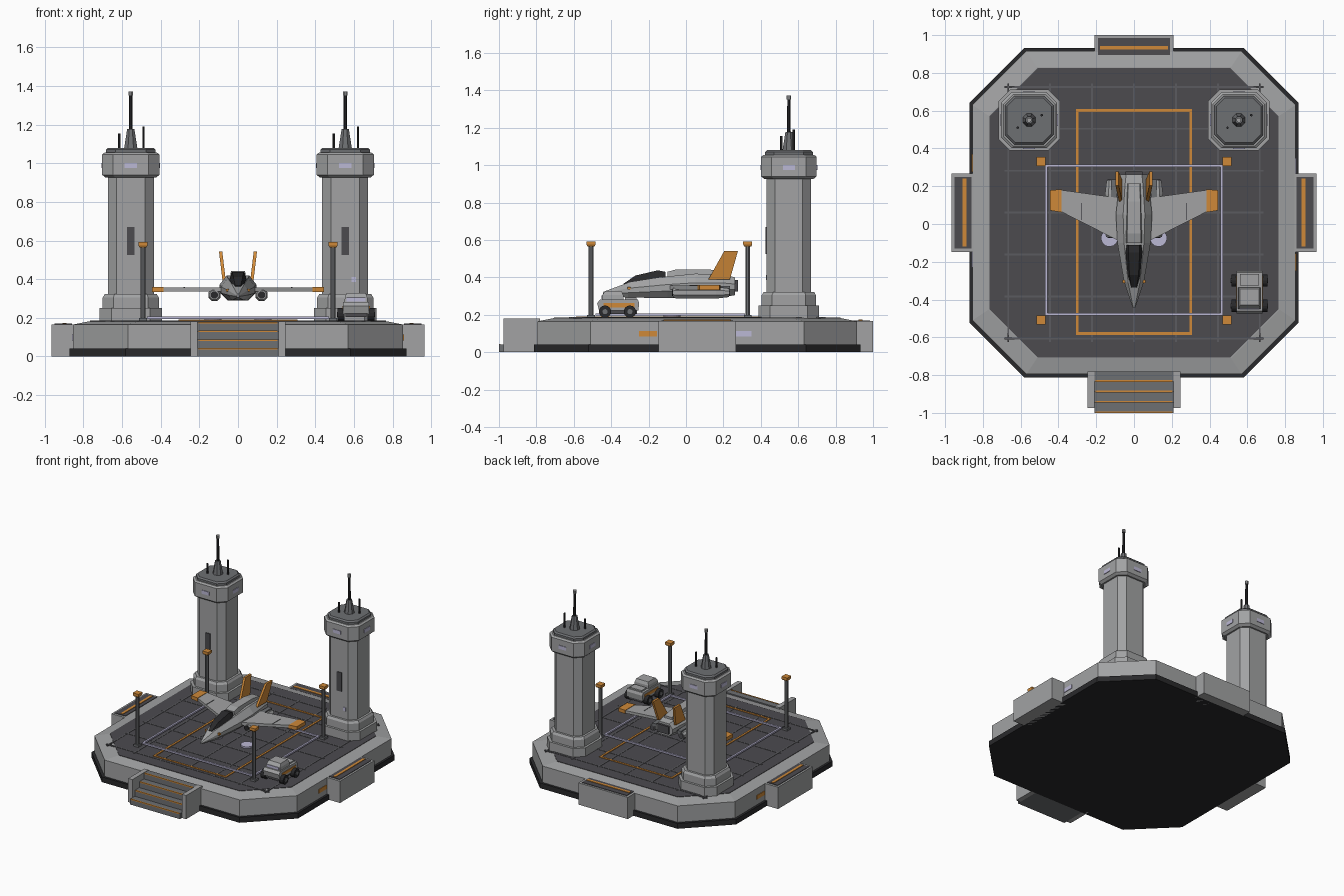
import bpy, bmesh, math
from mathutils import Vector

if "Cube" in bpy.data.objects:
    bpy.data.objects.remove(bpy.data.objects["Cube"])


def material(name, r, g, b):
    m = bpy.data.materials.new(name)
    m.diffuse_color = (r, g, b, 1)
    m.use_nodes = True
    m.node_tree.nodes["Principled BSDF"].inputs["Base Color"].default_value = m.diffuse_color
    return m


LIGHT = material("light_grey", .36, .365, .37)
MID = material("mid_grey", .155, .16, .17)
LINE = material("line_grey", .105, .105, .115)
DECK = material("deck_grey", .072, .070, .078)
BLACK = material("near_black", .022, .022, .024)
ORANGE = material("orange", .62, .25, .04)
LILAC = material("pale_lilac", .50, .48, .66)


def make(name, verts, faces, mat):
    me = bpy.data.meshes.new(name)
    me.from_pydata(verts, [], faces)
    bm = bmesh.new()
    bm.from_mesh(me)
    bmesh.ops.recalc_face_normals(bm, faces=bm.faces)
    bm.to_mesh(me)
    bm.free()
    me.materials.append(mat)
    ob = bpy.data.objects.new(name, me)
    bpy.context.collection.objects.link(ob)
    return ob


def loft(name, rings, mat):
    """Skin a list of equal-length point rings and cap both ends."""
    n = len(rings[0])
    verts = [p for r in rings for p in r]
    faces = [(k * n + i, k * n + (i + 1) % n, (k + 1) * n + (i + 1) % n, (k + 1) * n + i)
             for k in range(len(rings) - 1) for i in range(n)]
    faces += [tuple(range(n)), tuple(range(len(verts) - n, len(verts)))]
    return make(name, verts, faces, mat)


def box(name, x0, x1, y0, y1, z0, z1, mat):
    return loft(name, [[(x0, y0, z), (x1, y0, z), (x1, y1, z), (x0, y1, z)] for z in (z0, z1)], mat)


def octagon(name, cx, cy, layers, mat, ratio=1 / 3):
    """Chamfered square prism; layers are (half width, height)."""
    rings = []
    for h, z in layers:
        c = h * (1 - ratio)
        pts = [(c, -h), (h, -c), (h, c), (c, h), (-c, h), (-h, c), (-h, -c), (-c, -h)]
        rings.append([(cx + x, cy + y, z) for x, y in pts])
    return loft(name, rings, mat)


def tube(name, start, axis, layers, mat, n=12):
    """Round part along an axis; layers are (radius, distance)."""
    q = Vector(axis).to_track_quat('Z', 'Y')
    return loft(name, [[Vector(start) + q @ Vector((r * math.cos(2 * math.pi * (i + .5) / n),
                                                   r * math.sin(2 * math.pi * (i + .5) / n), d))
                        for i in range(n)] for r, d in layers], mat)


def frame(name, x, y0, y1, w, z0, z1, mat):
    """Rectangular outline lying flat."""
    for s in (-1, 1):
        a, b = sorted((s * x, s * (x - w)))
        box(name + "_side", a, b, y0, y1, z0, z1, mat)
    box(name + "_front", -x + w, x - w, y0, y0 + w, z0, z1, mat)
    box(name + "_back", -x + w, x - w, y1 - w, y1, z0, z1, mat)


# Platform
CY = .06
octagon("plinth", 0, CY, [(.872, 0), (.872, .04)], BLACK)
octagon("platform_body", 0, CY, [(.855, .04), (.855, .165), (.77, .182)], LIGHT)
octagon("deck", 0, CY, [(.766, .17), (.766, .185)], DECK)
for i in range(-3, 4):
    p = i * .222
    box("deck_line_long", p - .005, p + .005, CY - .685, CY + .685, .18, .187, LINE)
    box("deck_line_cross", -.685, .685, CY + p - .005, CY + p + .005, .18, .1873, LINE)
frame("landing_mark", .308, -.587, .608, .015, .184, .190, ORANGE)
frame("light_barrier", .472, -.485, .315, .014, .195, .207, LILAC)

# Stairs
for i, y in enumerate((-1.0, -.945, -.89, -.835)):
    z = .045 * (i + 1) - .003
    box("step", -.21, .21, y, -.78, z - .045 if i else 0, z, MID)
    box("step_strip", -.205, .205, y - .001, y + .008, z - .006, z + .002, ORANGE)
for s in (-1, 1):
    a, b = sorted((s * .21, s * .245))
    box("stair_wall", a, b, -.975, -.78, 0, .18, LIGHT)

# Side bays and edge lamps, one set per side, turned from the right side
for turn in (0, 90, 180):
    bay = [box("bay", .84, .965, -.208, .208, 0, .166, LIGHT),
           box("bay_panel", .86, .95, -.19, .19, .16, .170, DECK),
           box("bay_strip", .888, .908, -.18, .18, .165, .174, ORANGE),
           box("edge_lamp_orange", .85, .859, -.31, -.215, .083, .113, ORANGE),
           box("edge_lamp_pale", .85, .859, .205, .29, .083, .113, LILAC)]
    for ob in bay:
        if turn == 90:
            for v in ob.data.vertices:
                v.co.x -= .026
        ob.rotation_euler.z = math.radians(turn)
        ob.location.y = CY if turn != 90 else CY + .001

# Fence posts
for x in (-.492, .492):
    for y in (-.508, .33):
        box("post_foot", x - .021, x + .021, y - .021, y + .021, .18, .2, MID)
        tube("post", (x, y, .18), (0, 0, 1), [(.014, 0), (.014, .39)], MID, 8)
        loft("post_cap", [[(x + h * a, y + h * b, z) for a, b in ((-1, -1), (1, -1), (1, 1), (-1, 1))]
                          for h, z in ((.018, .565), (.024, .575), (.024, .592))], ORANGE)

# Towers
for tx in (-.555, .555):
    ty = .55
    octagon("tower_base", tx, ty, [(.162, .18), (.162, .25)], LIGHT, .38)
    octagon("tower_plinth", tx, ty, [(.145, .25), (.145, .305), (.135, .322)], LIGHT, .38)
    octagon("tower_shaft", tx, ty, [(.119, .32), (.119, .94)], LIGHT, .38)
    octagon("tower_collar", tx, ty, [(.13, .925), (.148, .94), (.148, 1.045), (.136, 1.055)], LIGHT, .38)
    octagon("tower_roof", tx, ty, [(.128, 1.05), (.128, 1.07), (.118, 1.08)], MID, .38)
    tube("antenna_cone", (tx, ty, 1.078), (0, 0, 1), [(.037, 0), (.02, .1)], MID, 8)
    tube("antenna_mast", (tx, ty, 1.17), (0, 0, 1), [(.011, 0), (.009, .18)], BLACK, 8)
    tube("antenna_tip", (tx, ty, 1.35), (0, 0, 1), [(.013, 0), (.013, .022)], LIGHT, 8)
    for dx, dy, top in ((-.06, -.04, 1.155), (.066, .026, 1.19)):
        tube("side_aerial", (tx + dx, ty + dy, 1.07), (0, 0, 1), [(.007, 0), (.007, top - 1.07)], BLACK, 6)
    box("shaft_slit", tx - .02, tx + .02, ty - .124, ty - .115, .525, .67, DECK)
    for k in range(4):
        win = box("collar_window", -.032, .032, -.152, -.144, .975, 1.002, LILAC)
        win.rotation_euler.z = k * math.pi / 2
        win.location = (tx, ty, 0)
box("shaft_lamp", .588, .61, .427, .434, .385, .412, LILAC)


# Hovering craft: fuselage rings run from nose to tail
def ring(y, w, z0, z1):
    zm, h = (z0 + z1) / 2, (z1 - z0) / 2
    return [(w * a, y, zm + h * b) for a, b in ((-.55, -1), (.55, -1), (1, -.35), (1, .25),
                                                (.6, 1), (-.6, 1), (-1, .25), (-1, -.35))]


loft("fuselage", [ring(-.445, .006, .305, .322), ring(-.31, .052, .292, .372), ring(-.10, .088, .29, .405),
                  ring(.05, .096, .29, .42), ring(.2, .08, .295, .415), ring(.262, .07, .305, .4)], LIGHT)
loft("canopy", [[(-a, y, z0), (a, y, z0), (b, y, z1), (-b, y, z1)] for y, a, b, z0, z1 in (
    (-.335, .022, .014, .345, .366), (-.27, .042, .024, .35, .41),
    (-.15, .054, .03, .37, .438), (-.11, .05, .03, .37, .43))], BLACK)
loft("spine", [[(-a, y, .39), (a, y, .39), (a * .8, y, z), (-a * .8, y, z)] for y, a, z in (
    (-.1, .045, .43), (-.05, .045, .443), (.12, .042, .443), (.215, .038, .428))], LIGHT)
box("tail_nozzle", -.045, .045, .255, .278, .325, .385, DECK)

for s in (-1, 1):
    wing = ((.06, -.10), (.385, .065), (.385, .18), (.06, .135))
    loft("wing", [[(s * x, y, z) for x, y in wing] for z in (.336, .357)], LIGHT)
    tip = ((.385, .062), (.446, .072), (.446, .178), (.385, .184))
    loft("wing_tip", [[(s * x, y, z) for x, y in tip] for z in (.333, .36)], ORANGE)
    loft("flap_mark", [[(s * x, y, z) for x, y in ((.275, .02), (.281, .02), (.281, .11), (.275, .11))]
                       for z in (.356, .359)], LINE)
    fin = ((.12, .39), (.235, .39), (.278, .542), (.205, .542))
    loft("tail_fin", [[(s * (x + (z - .39) * .12), y, z) for y, z in fin] for x in (.063, .08)], ORANGE)
    tube("engine_pod", (s * .122, -.07, .318), (0, 1, 0),
         [(.026, 0), (.034, .02), (.034, .23), (.025, .3)], LIGHT, 8)
    tube("engine_intake", (s * .122, -.074, .318), (0, 1, 0), [(.02, 0), (.02, .01)], BLACK, 8)
    tube("engine_exhaust", (s * .122, .224, .318), (0, 1, 0), [(.02, 0), (.02, .012)], DECK, 8)
    a, b = sorted((s * .09, s * .122))
    box("pod_step", a, b, .14, .235, .33, .355, MID)
    a, b = sorted((s * .045, s * .062))
    box("nose_mark", a, b, -.312, -.296, .335, .35, ORANGE)
    tube("deck_glow", (s * .13, -.075, .186), (0, 0, 1), [(.045, 0), (.045, .012)], LILAC, 20)

# Service rover
RX = .611
box("rover_chassis", RX - .055, RX + .055, -.455, -.262, .203, .225, DECK)
loft("rover_body", [[(RX - .068, y0, z), (RX + .068, y0, z), (RX + .068, y1, z), (RX - .068, y1, z)]
                    for y0, y1, z in ((-.465, -.255, .222), (-.475, -.25, .262), (-.46, -.258, .282))], LIGHT)
loft("rover_cab", [[(RX - w, y0, z), (RX + w, y0, z), (RX + w, y1, z), (RX - w, y1, z)]
                   for w, y0, y1, z in ((.06, -.45, -.335, .28), (.058, -.448, -.335, .305),
                                        (.05, -.43, -.345, .328))], LIGHT)
box("rover_windshield", RX - .05, RX + .05, -.453, -.445, .285, .304, LILAC)
box("rover_cargo", RX - .05, RX + .05, -.325, -.265, .28, .292, LIGHT)
for s in (-1, 1):
    a, b = sorted((RX + s * .066, RX + s * .071))
    box("rover_stripe", a, b, -.44, -.275, .24, .262, ORANGE)
    for y in (-.433, -.3):
        tube("rover_wheel", (RX + s * .06, y, .217), (s, 0, 0), [(.033, 0), (.033, .036)], BLACK, 14)
        tube("wheel_hub", (RX + s * .095, y, .217), (s, 0, 0), [(.014, 0), (.014, .004)], MID, 10)
